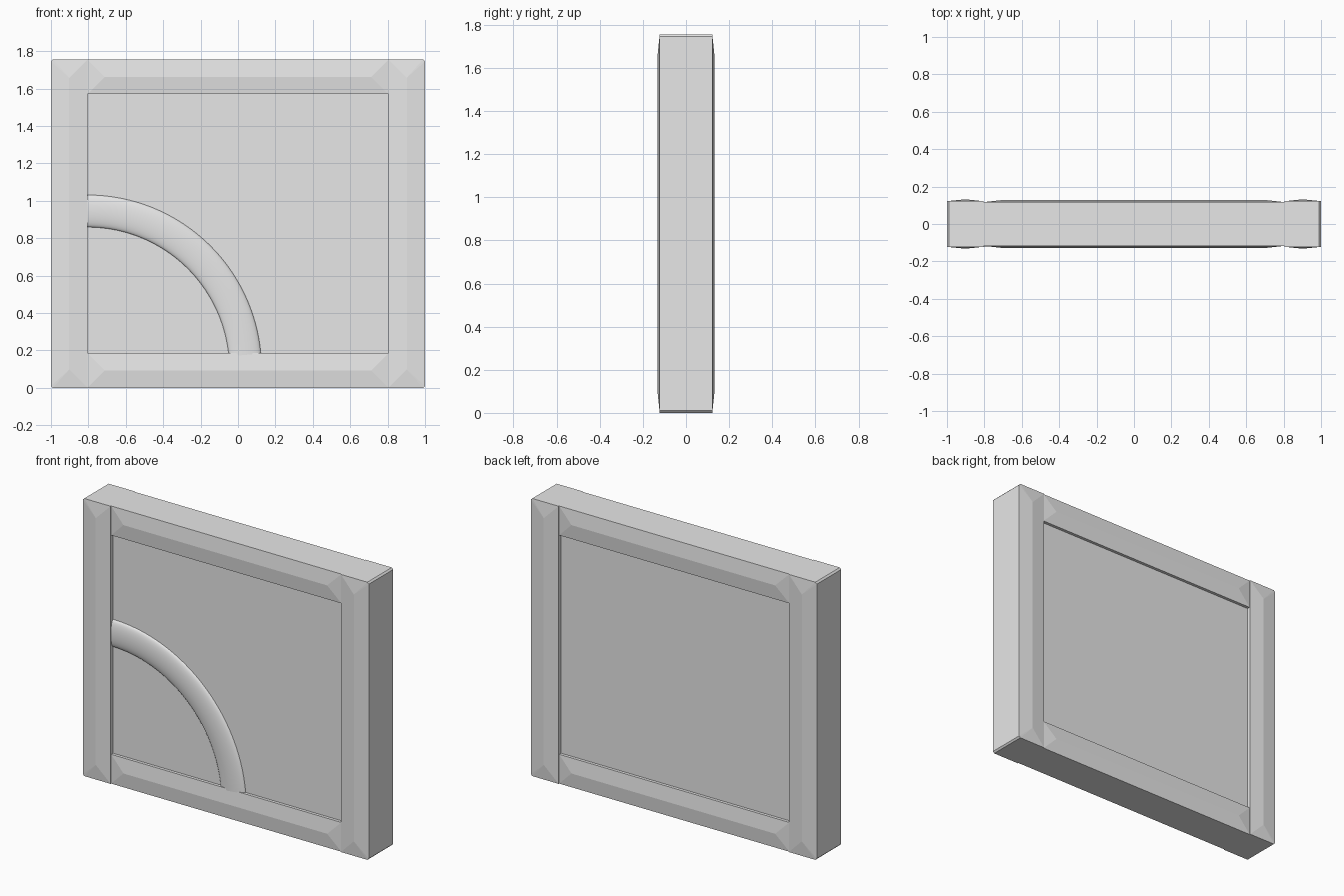
import bpy
import bmesh
import math
from mathutils import Vector

if "Cube" in bpy.data.objects:
    bpy.data.objects.remove(bpy.data.objects["Cube"], do_unlink=True)

HEIGHT = 1.755
INNER = 0.805      # half width of the opening
RAIL = 0.185       # rail height
PANEL = 0.098      # half thickness of the panel

grey = bpy.data.materials.new("light_grey")
grey.use_nodes = True
colour = (0.8, 0.8, 0.8, 1)
grey.diffuse_color = colour
grey.node_tree.nodes["Principled BSDF"].inputs["Base Color"].default_value = colour


def finish(name, bm):
    bmesh.ops.recalc_face_normals(bm, faces=bm.faces[:])
    mesh = bpy.data.meshes.new(name)
    bm.to_mesh(mesh)
    bm.free()
    mesh.materials.append(grey)
    obj = bpy.data.objects.new(name, mesh)
    bpy.context.collection.objects.link(obj)
    return obj


def bar(name, outline, ridge, edge, peak):
    """Flat-sided bar whose front and back rise as hips to a central ridge."""
    bm = bmesh.new()
    rims = []
    n = len(outline)
    for side in (-1, 1):
        rim = [bm.verts.new((x, side * edge, z)) for x, z in outline]
        tops = [bm.verts.new((x, side * peak, z)) for x, z in ridge]
        near = [min(tops, key=lambda t: (t.co - v.co).length) for v in rim]
        for i in range(n):
            j = (i + 1) % n
            face = [rim[i], rim[j], near[j]]
            if near[i] is not near[j]:
                face.append(near[i])
            bm.faces.new(face)
        rims.append(rim)
    for i in range(n):
        j = (i + 1) % n
        bm.faces.new((rims[0][i], rims[0][j], rims[1][j], rims[1][i]))
    return finish(name, bm)


# Upright stiles with small chamfers on the outer corners
c = 0.01
for name, s in (("left_stile", 1), ("right_stile", -1)):
    outline = [(s * INNER, 0), (s * (1 - c), 0), (s, c),
               (s, HEIGHT - c), (s * (1 - c), HEIGHT), (s * INNER, HEIGHT)]
    mid = s * (1 + INNER) / 2
    hip = (1 - INNER) / 2
    bar(name, outline, [(mid, hip), (mid, HEIGHT - hip)], 0.122, 0.132)

# Horizontal rails
for name, z in (("bottom_rail", 0), ("top_rail", HEIGHT - RAIL)):
    outline = [(-INNER, z), (INNER, z), (INNER, z + RAIL), (-INNER, z + RAIL)]
    hip = RAIL / 2
    bar(name, outline, [(hip - INNER, z + hip), (INNER - hip, z + hip)], 0.117, 0.127)

# Recessed panel, tucked slightly into the frame
bm = bmesh.new()
bmesh.ops.create_cube(bm, size=1)
bmesh.ops.scale(bm, verts=bm.verts,
                vec=(2 * INNER + 0.02, 2 * PANEL, HEIGHT - 2 * RAIL + 0.02))
bmesh.ops.translate(bm, verts=bm.verts, vec=(0, 0, HEIGHT / 2))
finish("panel", bm)

# Raised quarter-ring moulding on the front
bm = bmesh.new()
centre = Vector((-INNER, 0, 0.1))
steps, sides = 48, 16
rows = []
for i in range(steps + 1):
    a = 0.09 + (math.pi / 2 + 0.01 - 0.09) * i / steps
    out = Vector((math.cos(a), 0, math.sin(a)))
    row = []
    for k in range(sides + 1):
        t = math.pi * k / sides
        p = centre + out * (0.845 + 0.086 * math.cos(t))
        p.y = -PANEL - 0.022 * math.sin(t)
        row.append(bm.verts.new(p))
    rows.append(row)
for r, q in zip(rows, rows[1:]):
    for k in range(sides):
        bm.faces.new((r[k], r[k + 1], q[k + 1], q[k]))
    bm.faces.new((r[sides], r[0], q[0], q[sides]))
bm.faces.new(rows[0])
bm.faces.new(rows[-1])
ring = finish("quarter_ring", bm)
bpy.ops.object.select_all(action="DESELECT")
ring.select_set(True)
bpy.context.view_layer.objects.active = ring
bpy.ops.object.shade_smooth_by_angle(angle=math.radians(40))
